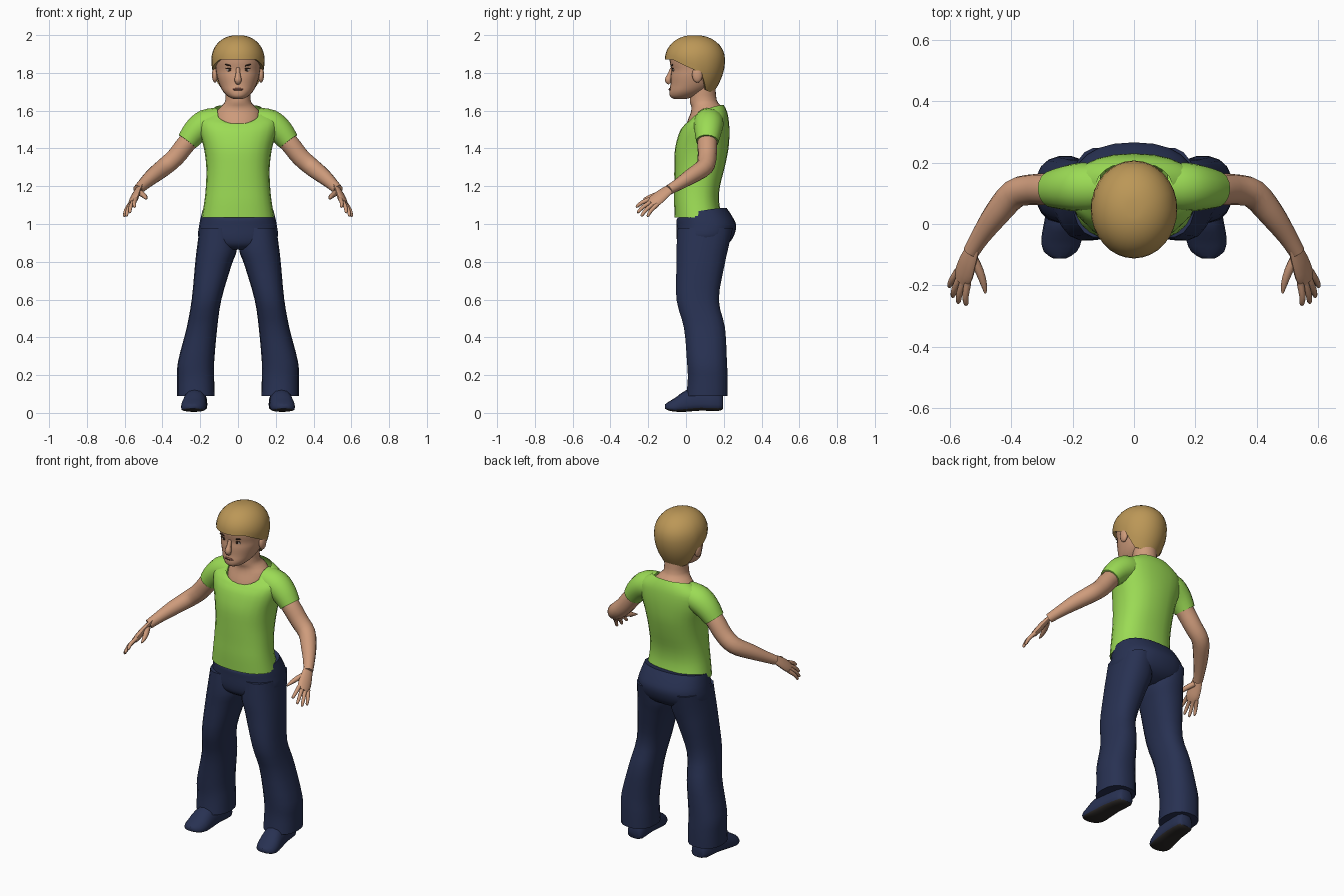
import bpy, bmesh, math
from mathutils import Vector

if "Cube" in bpy.data.objects:
    bpy.data.objects.remove(bpy.data.objects["Cube"])

def material(name, rgb):
    m = bpy.data.materials.new(name)
    m.diffuse_color = (*rgb, 1)
    m.use_nodes = True
    m.node_tree.nodes["Principled BSDF"].inputs["Base Color"].default_value = m.diffuse_color
    return m

SKIN = material("skin", (0.62, 0.33, 0.20))
HAIR = material("blond_hair", (0.50, 0.31, 0.095))
GREEN = material("green_cloth", (0.33, 0.71, 0.09))
NAVY = material("navy_cloth", (0.021, 0.031, 0.085))
SOLE = material("dark_sole", (0.025, 0.022, 0.02))
WHITE = material("eye_white", (0.55, 0.45, 0.40))
DARK = material("dark_brown", (0.04, 0.02, 0.012))
LIP = material("lip", (0.42, 0.17, 0.12))

def smooth(rows, k=3):
    """Catmull-Rom refinement of parameter rows."""
    out = []
    for i in range(len(rows) - 1):
        a, b, c, d = (rows[max(i - 1, 0)], rows[i], rows[i + 1], rows[min(i + 2, len(rows) - 1)])
        for j in range(k):
            t = j / k
            out.append(tuple(0.5 * (2 * q + (r - p) * t + (2 * p - 5 * q + 4 * r - s) * t * t
                             + (3 * q - p - 3 * r + s) * t ** 3) for p, q, r, s in zip(a, b, c, d)))
    return out + [tuple(rows[-1])]

def loft(name, rings, mat, mirror=False, caps=(True, True), angle=50):
    bm = bmesh.new()
    vs = [[bm.verts.new(p) for p in r] for r in rings]
    n = len(rings[0])
    for a, b in zip(vs, vs[1:]):
        for i in range(n):
            bm.faces.new((a[i], a[(i + 1) % n], b[(i + 1) % n], b[i]))
    if caps[0]:
        bm.faces.new(vs[0])
    if caps[1]:
        bm.faces.new(vs[-1])
    bmesh.ops.recalc_face_normals(bm, faces=bm.faces[:])
    return finish(name, bm, mat, mirror, angle)

def finish(name, bm, mat, mirror, angle=50):
    me = bpy.data.meshes.new(name)
    bm.to_mesh(me)
    bm.free()
    me.materials.append(mat)
    for p in me.polygons:
        p.use_smooth = True
    me.set_sharp_from_angle(angle=math.radians(angle))
    ob = bpy.data.objects.new(name, me)
    bpy.context.collection.objects.link(ob)
    if mirror:
        mod = ob.modifiers.new("mirror", 'MIRROR')
        mod.use_mirror_merge = False
    return ob

def spow(v, e):
    return math.copysign(abs(v) ** e, v)

def section(z, x0, x1, y0, y1, drop=0, n=24, e=0.85):
    """Horizontal rounded ring; drop lowers its front."""
    pts = []
    for i in range(n):
        a = 2 * math.pi * i / n
        c, s = math.cos(a), math.sin(a)
        pts.append(((x0 + x1) / 2 + (x1 - x0) / 2 * spow(c, e),
                    (y0 + y1) / 2 + (y1 - y0) / 2 * spow(s, e),
                    z - drop * ((1 - s) / 2) ** 2))
    return pts

def tube(name, path, mat, side=(0, 0, 1), flat=1, n=12, mirror=True, k=3, caps=(True, True)):
    """Round or flattened tube along rows of x, y, z, radius."""
    rows = smooth(path, k)
    rings = []
    for i, r in enumerate(rows):
        d = (Vector(rows[min(i + 1, len(rows) - 1)][:3]) - Vector(rows[max(i - 1, 0)][:3])).normalized()
        v = Vector(side)
        v = (v - d * v.dot(d)).normalized()
        w = d.cross(v)
        rings.append([Vector(r[:3]) + r[3] * (v * math.cos(2 * math.pi * j / n)
                      + w * flat * math.sin(2 * math.pi * j / n)) for j in range(n)])
    return loft(name, rings, mat, mirror, caps)

def ellipsoid(name, loc, size, mat, mirror=False, tilt=0):
    bm = bmesh.new()
    bmesh.ops.create_uvsphere(bm, u_segments=14, v_segments=8, radius=1)
    for v in bm.verts:
        x, z = v.co.x * size[0], v.co.z * size[2]
        v.co = (loc[0] + x * math.cos(tilt) - z * math.sin(tilt), loc[1] + v.co.y * size[1],
                loc[2] + x * math.sin(tilt) + z * math.cos(tilt))
    return finish(name, bm, mat, mirror)

# Shirt body: z, half width, front, back, front drop
shirt = [(1.035, .192, -.06, .19, 0), (1.12, .178, -.063, .175, 0), (1.2, .17, -.062, .18, 0),
         (1.3, .168, -.062, .205, 0), (1.4, .18, -.058, .225, 0), (1.49, .205, -.035, .23, .005),
         (1.56, .21, -.012, .225, .04), (1.60, .175, -.003, .215, .07), (1.63, .128, .003, .2, .1)]
loft("shirt", [section(z, -w, w, a, b, d) for z, w, a, b, d in smooth(shirt)], GREEN, caps=(True, False))
tube("sleeve", [(.10, .12, 1.545, .075), (.17, .12, 1.53, .08), (.225, .117, 1.49, .072),
                (.268, .113, 1.437, .06)], GREEN, side=(0, 1, 0), flat=.95, n=16)

# Trousers
hips = [(1.085, .188, -.045, .215, .055), (1.04, .197, -.05, .245, .02), (.99, .206, -.05, .266, 0),
        (.93, .210, -.05, .25, 0), (.89, .17, -.04, .215, 0), (.865, .1, -.01, .16, 0)]
loft("trouser_hips", [section(z, -w, w, a, b, d) for z, w, a, b, d in smooth(hips)], NAVY)
leg = [(.98, .02, .203, -.045, .25), (.87, .005, .218, -.052, .225), (.78, .035, .228, -.052, .205),
       (.6, .088, .245, -.052, .175), (.45, .11, .272, -.012, .208), (.27, .126, .318, .004, .218),
       (.18, .126, .322, .008, .222), (.09, .124, .322, .0, .222)]
loft("trouser_leg", [section(*r, n=18) for r in smooth(leg)], NAVY, mirror=True)

# Shoes: y, centre x, half width, bottom, top
shoe = [(.195, .212, .035, .02, .09), (.17, .214, .052, .01, .12), (.08, .222, .058, .012, .13),
        (0, .23, .064, .006, .12), (-.05, .236, .066, .006, .085), (-.09, .24, .054, .012, .06),
        (-.112, .242, .022, .022, .045)]
rings = []
for y, cx, w, z0, z1 in smooth(shoe, 2):
    ring = []
    for i in range(16):
        a = 2 * math.pi * i / 16
        z = z0 + (z1 - z0) * (.3 + .7 * math.sin(a)) if math.sin(a) > 0 else z0 + (z1 - z0) * .3 * (1 - spow(-math.sin(a), .6))
        ring.append((cx + w * spow(math.cos(a), .8), y, z))
    rings.append(ring)
shoes = loft("shoe", rings, NAVY, mirror=True)
shoes.data.materials.append(SOLE)
for p in shoes.data.polygons:
    p.material_index = int(p.normal.z < -.6)

# Arms and hands
tube("arm", [(.2, .117, 1.50, .05), (.27, .113, 1.43, .052), (.33, .112, 1.355, .050),
             (.39, .098, 1.302, .048), (.45, .03, 1.255, .042), (.50, -.04, 1.21, .032),
             (.53, -.09, 1.18, .027)], SKIN, side=(0, 1, 0), n=14)
spread = Vector((.05, .06, -.045)).normalized()
tube("palm", [(.522, -.075, 1.195, .026), (.54, -.12, 1.16, .036), (.553, -.16, 1.127, .040),
              (.562, -.185, 1.108, .032)], SKIN, side=spread, flat=.45)
knuckle = Vector((.558, -.172, 1.117))
tips = {"index": (.548, -.265, 1.09), "middle": (.574, -.258, 1.06),
        "ring": (.592, -.238, 1.042), "little": (.603, -.205, 1.04)}
for i, (label, tip) in enumerate(tips.items()):
    base = knuckle + spread * (-.029 + .0193 * i)
    mid = base.lerp(Vector(tip), .55) + Vector((.004, -.003, .004))
    tube(label + "_finger", [(*base, .012), (*mid, .0105), (*base.lerp(Vector(tip), .93), .008), (*tip, .003)],
         SKIN, side=spread, n=8, k=2)
tube("thumb", [(.525, -.11, 1.17, .016), (.503, -.155, 1.155, .015), (.490, -.195, 1.142, .011),
               (.484, -.225, 1.132, .004)], SKIN, side=spread, n=8, k=2)

# Neck and upper chest
neck = [(1.48, .11, -.01, .18), (1.54, .123, .006, .19), (1.59, .118, .025, .195), (1.62, .092, .028, .19),
        (1.655, .067, .02, .163), (1.74, .07, .03, .155)]
loft("neck", [section(z, -w, w, a, b, e=1) for z, w, a, b in smooth(neck)], SKIN)

# Head: z, half width, front, back
head = smooth([(1.662, .025, -.065, .0), (1.675, .052, -.084, .05), (1.70, .078, -.088, .10),
               (1.735, .097, -.083, .145), (1.78, .112, -.082, .17), (1.815, .118, -.078, .18),
               (1.86, .123, -.086, .185), (1.92, .118, -.08, .175), (1.97, .07, -.03, .12)])
loft("head", [section(z, -w, w, a, b, e=.95) for z, w, a, b in head], SKIN)

def face_y(x, z):
    z_, w, a, b = min(head, key=lambda r: abs(r[0] - z))
    return (a + b) / 2 - (b - a) / 2 * math.sqrt(1 - (x / w) ** 2)

# Hair cap with a low nape and a raised fringe
def hair_point(a, z, inset=1):
    if z > 1.87:
        f = math.sqrt(max(0, 1 - ((z - 1.87) / .13) ** 2)) ** .9
        w, y0, y1 = .141 * f, .045 - .157 * f, .045 + .162 * f
    else:
        d = 1.87 - z
        w, y0, y1 = .141 - 1.6 * d * d, -.112 + .3 * d, .207 - 2.0 * d * d
    s = math.sin(a)
    return ((w * inset) * math.cos(a), (y0 + y1) / 2 + (y1 - y0) / 2 * inset * s, z)

def hairline(a):
    keys = [(-1, 1.872), (-.75, 1.872), (-.4, 1.84), (-.05, 1.815), (.2, 1.80), (.5, 1.71), (1, 1.69)]
    s = math.sin(a)
    for (p, q), (r, t) in zip(keys, keys[1:]):
        if s <= r:
            return q + (t - q) * (s - p) / (r - p)
    return keys[-1][1]

N = 32
angles = [2 * math.pi * i / N for i in range(N)]
rings = [[hair_point(a, hairline(a) + .006, .84) for a in angles]]
for j in range(12):
    u = 1 - j / 12
    rings.append([hair_point(a, 2.0 - (2.0 - hairline(a)) * (u * u if u < .999 else 1)) for a in angles])
loft("hair", rings, HAIR, caps=(False, True))

# Face details
ellipsoid("ear", (.122, .06, 1.79), (.016, .028, .042), SKIN, True)
tube("nose", [(0, -.074, 1.825, .010), (0, -.086, 1.79, .013), (0, -.094, 1.762, .019), (0, -.084, 1.745, .012)],
     SKIN, side=(1, 0, 0), n=10, mirror=False)
ellipsoid("eye", (.045, face_y(.045, 1.815) + .001, 1.815), (.018, .005, .007), WHITE, True)
ellipsoid("iris", (.044, face_y(.044, 1.815) - .002, 1.816), (.007, .004, .007), DARK, True)
ellipsoid("eyelid", (.046, face_y(.046, 1.823), 1.823), (.021, .005, .003), DARK, True, .08)
ellipsoid("eyebrow", (.047, face_y(.047, 1.84), 1.84), (.024, .004, .004), DARK, True, .22)
ellipsoid("lips", (0, face_y(0, 1.713) + .001, 1.713), (.030, .006, .007), LIP)
ellipsoid("mouth_line", (0, face_y(0, 1.714) - .004, 1.714), (.027, .003, .0015), DARK)
